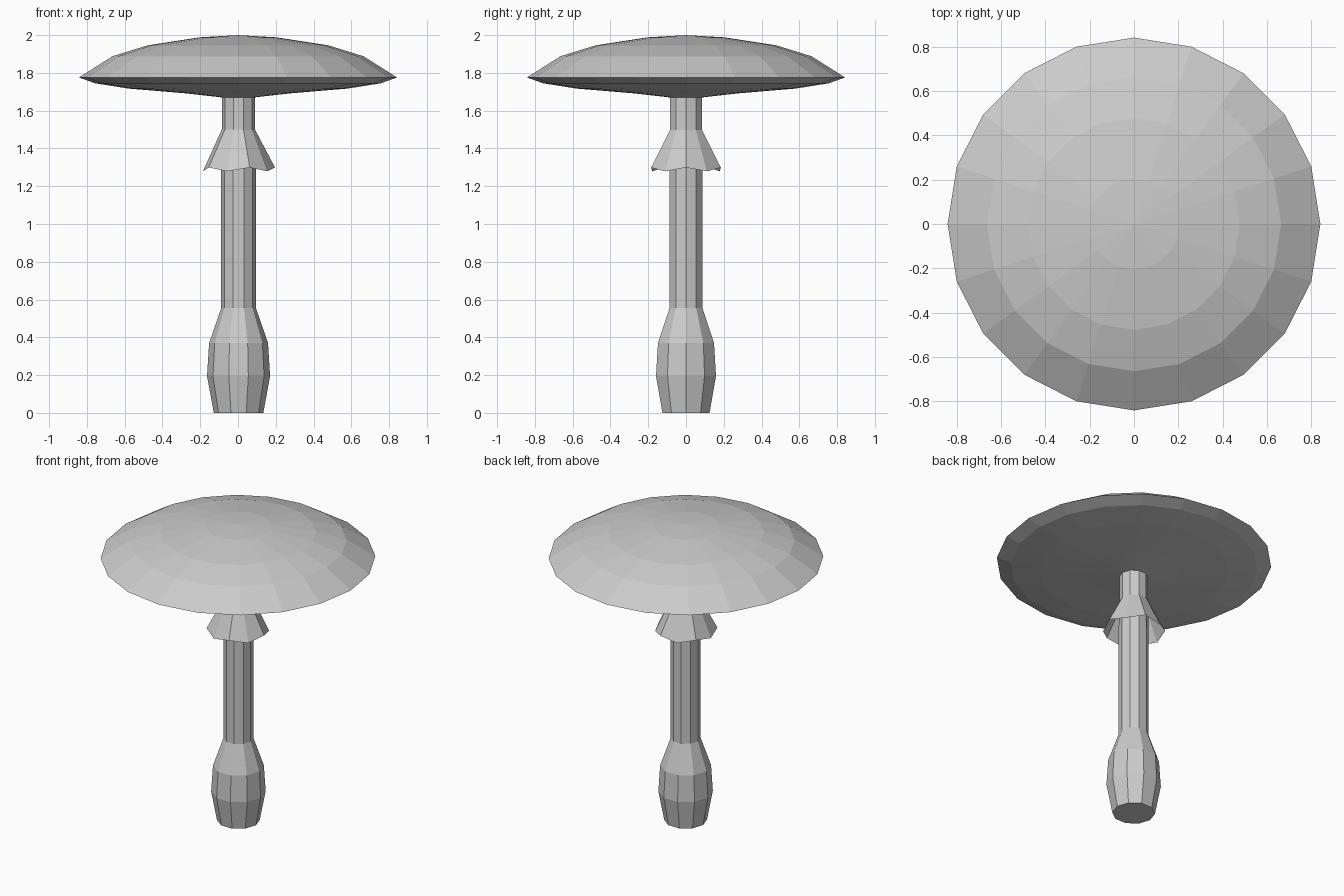
import bpy, bmesh
from math import cos, sin, tau

if "Cube" in bpy.data.objects:
    bpy.data.objects.remove(bpy.data.objects["Cube"])


def lathe(name, profile, sides, x_off=0.0, scallop=None):
    """Revolve (radius, z) points into flat-faced rings; radius 0 makes a pole.
    scallop = (dr, dz) added to odd vertices of the last ring."""
    bm = bmesh.new()
    rings = []
    for i, (r, z) in enumerate(profile):
        if r == 0:
            rings.append([bm.verts.new((x_off, 0, z))] * sides)
            continue
        ring = []
        for k in range(sides):
            dr, dz = scallop if scallop and i == len(profile) - 1 and k % 2 else (0, 0)
            a = tau * k / sides
            ring.append(bm.verts.new((x_off + (r + dr) * cos(a), (r + dr) * sin(a), z + dz)))
        rings.append(ring)
    for lo, hi in zip(rings, rings[1:]):
        for k in range(sides):
            n = (k + 1) % sides
            corners = list(dict.fromkeys((lo[k], lo[n], hi[n], hi[k])))
            bm.faces.new(corners)
    bmesh.ops.recalc_face_normals(bm, faces=bm.faces)
    mesh = bpy.data.meshes.new(name)
    bm.to_mesh(mesh)
    bm.free()
    obj = bpy.data.objects.new(name, mesh)
    bpy.context.collection.objects.link(obj)
    return obj


# Cap: shallow dome over a gently tapering underside
lathe("cap", [(0, 1.67), (0.085, 1.67), (0.28, 1.692), (0.58, 1.717), (0.757, 1.745),
              (0.842, 1.776), (0.665, 1.888), (0.478, 1.946), (0.205, 1.988), (0, 2.0)], 20)

# Stem with swollen base, top tucked into the cap
lathe("stem", [(0, 0), (0.131, 0), (0.167, 0.195), (0.156, 0.37), (0.092, 0.555),
               (0.092, 1.29), (0.088, 1.5), (0.088, 1.68), (0, 1.68)], 10, 0.003)

# Skirt: open flared collar with a wavy rim
lathe("skirt", [(0.088, 1.5), (0.194, 1.299)], 10, 0.002, scallop=(-0.006, -0.02))
